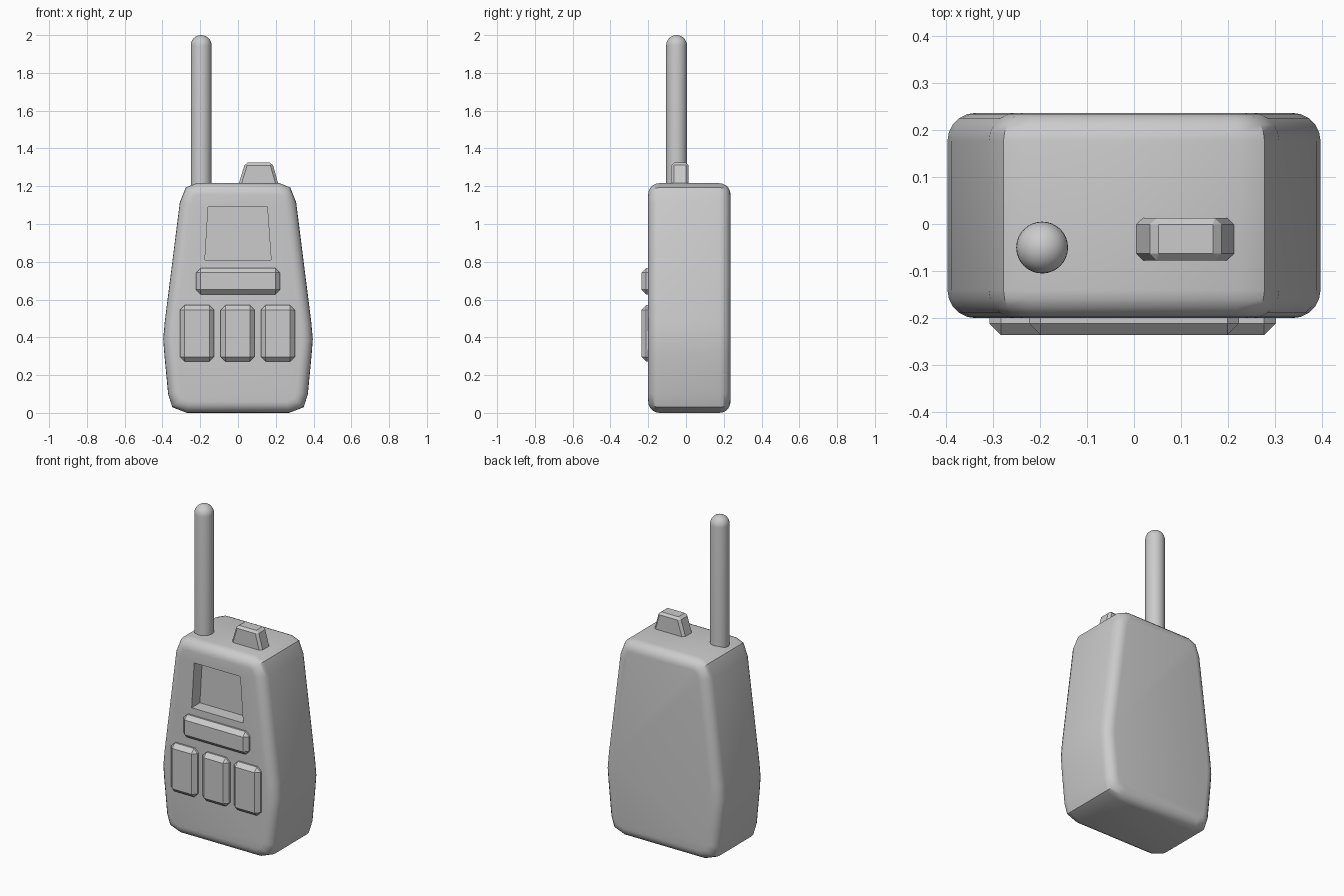
import bpy, bmesh, math

if "Cube" in bpy.data.objects:
    bpy.data.objects.remove(bpy.data.objects["Cube"])


def finish(name, bm, smooth=None):
    bmesh.ops.recalc_face_normals(bm, faces=bm.faces)
    mesh = bpy.data.meshes.new(name)
    bm.to_mesh(mesh)
    bm.free()
    obj = bpy.data.objects.new(name, mesh)
    bpy.context.collection.objects.link(obj)
    if smooth:
        shade(obj, smooth)
    return obj


def activate(obj):
    bpy.ops.object.select_all(action='DESELECT')
    obj.select_set(True)
    bpy.context.view_layer.objects.active = obj


def shade(obj, degrees):
    activate(obj)
    bpy.ops.object.shade_smooth_by_angle(angle=math.radians(degrees))


def prism(points, y0, y1):
    """Front outline (x, z) extruded from y0 to y1."""
    bm = bmesh.new()
    front = [bm.verts.new((x, y0, z)) for x, z in points]
    back = [bm.verts.new((x, y1, z)) for x, z in points]
    bm.faces.new(front)
    bm.faces.new(back[::-1])
    n = len(points)
    for i in range(n):
        j = (i + 1) % n
        bm.faces.new((front[i], back[i], back[j], front[j]))
    bmesh.ops.recalc_face_normals(bm, faces=bm.faces)
    return bm


def bevel(bm, edges, width, segments=1):
    bmesh.ops.bevel(bm, geom=edges, offset=width, segments=segments,
                    profile=0.5, affect='EDGES', clamp_overlap=True)


def chamfered_prism(name, points, y0, y1, width):
    bm = prism(points, y0, y1)
    bevel(bm, bm.edges[:], width)
    return finish(name, bm)


# Body: mirrored half outline with rounded front and back rims
half = [(0.27, 0.0), (0.348, 0.03), (0.37, 0.10), (0.39, 0.31), (0.396, 0.39),
        (0.388, 0.48), (0.308, 1.115), (0.277, 1.193), (0.222, 1.216)]
outline = half + [(-x, z) for x, z in reversed(half)]
Y0, Y1 = -0.20, 0.236
bm = prism(outline, Y0, Y1)
rims = [e for e in bm.edges if abs(e.verts[0].co.y - e.verts[1].co.y) < 1e-5]
bevel(bm, rims, 0.06, 5)
body = finish("body", bm)

# Screen recess cut into the front
cutter = finish("screen_cutter", prism(
    [(-0.175, 0.81), (0.175, 0.81), (0.155, 1.09), (-0.158, 1.09)], -0.3, -0.12))
cut = body.modifiers.new("screen_recess", 'BOOLEAN')
cut.operation = 'DIFFERENCE'
cut.solver = 'EXACT'
cut.object = cutter
activate(body)
bpy.ops.object.modifier_apply(modifier=cut.name)
bpy.data.objects.remove(cutter)
shade(body, 40)


# Front buttons: one wide bar above three tall keys
def button(name, x0, x1, z0, z1):
    chamfered_prism(name, [(x0, z0), (x1, z0), (x1, z1), (x0, z1)],
                    -0.236, -0.14, 0.025)


button("wide_button", -0.223, 0.223, 0.627, 0.767)
for label, x in (("left", -0.217), ("middle", -0.002), ("right", 0.211)):
    button(label + "_button", x - 0.09, x + 0.09, 0.272, 0.57)

# Tapered switch on the top
chamfered_prism("top_switch",
                [(-0.006, 1.18), (0.222, 1.18), (0.182, 1.325), (0.038, 1.325)],
                -0.077, 0.013, 0.014)

# Antenna: revolved rod with a domed tip
R, TOP = 0.055, 2.0
bm = bmesh.new()
profile = [(0, 1.16), (R, 1.16)] + [
    (R * math.cos(a), TOP - R + R * math.sin(a))
    for a in (math.pi / 2 * i / 8 for i in range(9))]
verts = [bm.verts.new((r, 0, z)) for r, z in profile]
edges = [bm.edges.new(pair) for pair in zip(verts, verts[1:])]
bmesh.ops.spin(bm, geom=verts + edges, cent=(0, 0, 0), axis=(0, 0, 1),
               angle=math.tau, steps=32)
bmesh.ops.remove_doubles(bm, verts=bm.verts, dist=1e-4)
bmesh.ops.translate(bm, verts=bm.verts, vec=(-0.195, -0.05, 0))
finish("antenna", bm, 40)
